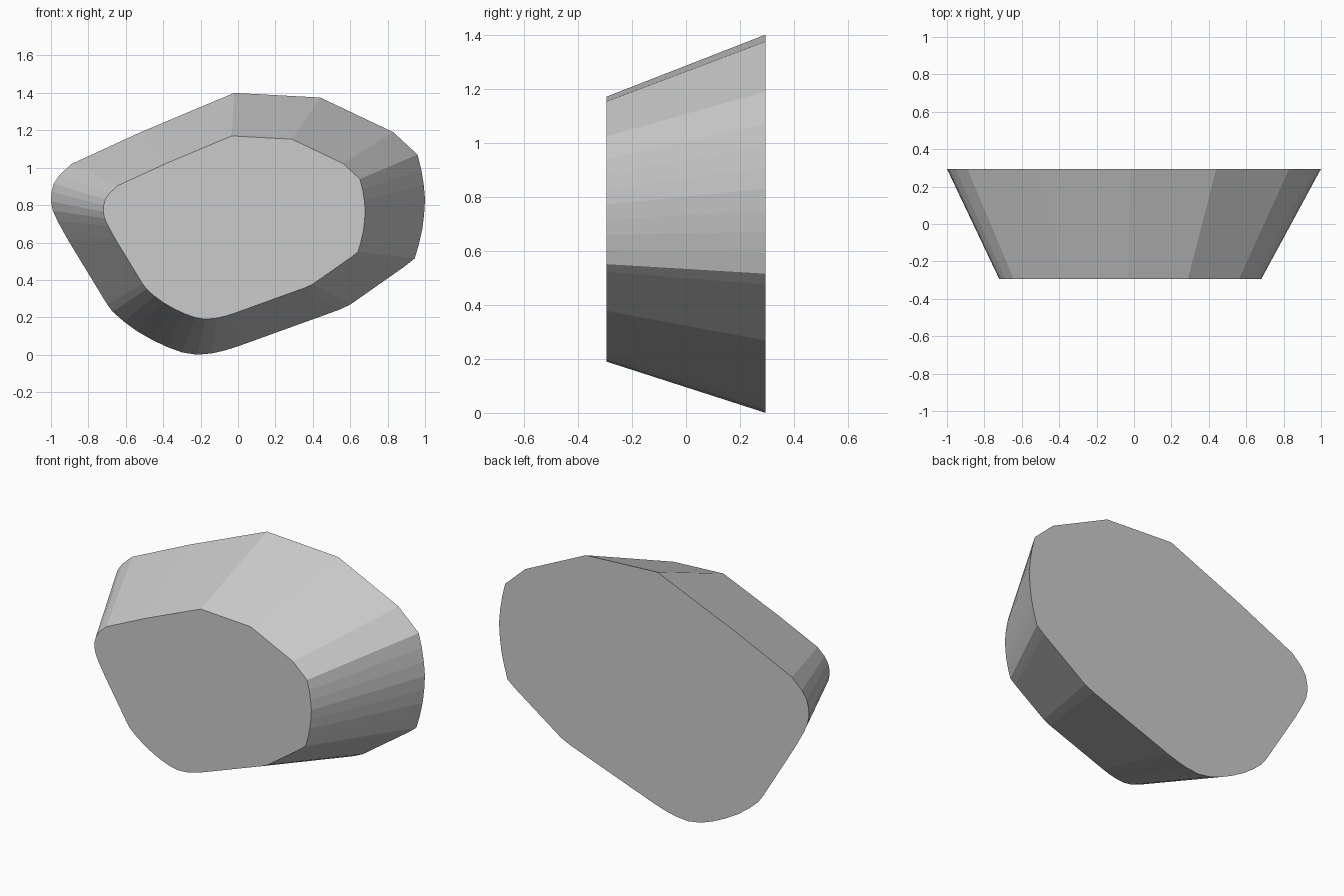
import bpy
import bmesh
from mathutils import Vector

if "Cube" in bpy.data.objects:
    bpy.data.objects.remove(bpy.data.objects["Cube"])

# Rear outline of the stone in (x, z)
OUTLINE = [
    (-0.02, 1.40), (0.44, 1.375), (0.83, 1.19), (0.96, 1.07),
    (0.98, 0.99), (0.993, 0.91), (1.0, 0.83), (0.995, 0.75),
    (0.985, 0.67), (0.967, 0.59), (0.945, 0.515), (0.895, 0.475),
    (0.60, 0.268), (0.54, 0.24), (0.0, 0.045), (-0.07, 0.023),
    (-0.14, 0.007), (-0.22, 0.0), (-0.30, 0.013), (-0.38, 0.042),
    (-0.46, 0.08), (-0.54, 0.126), (-0.61, 0.177), (-0.67, 0.23),
    (-0.70, 0.27), (-0.91, 0.615), (-0.965, 0.715), (-0.99, 0.77),
    (-1.0, 0.82), (-0.997, 0.87), (-0.985, 0.915), (-0.955, 0.96),
    (-0.89, 1.02), (-0.52, 1.19),
]
HALF_DEPTH = 0.295
TAPER = 0.70                          # front outline relative to the rear
SHIFT = Vector((-0.02, 0, 0.19))      # offset of the front outline

bm = bmesh.new()

# Rear cap
rear = [bm.verts.new((x, HALF_DEPTH, z)) for x, z in OUTLINE]
bm.faces.new(rear)

# Smaller front cap
front = [bm.verts.new(Vector((x * TAPER, -HALF_DEPTH, z * TAPER)) + SHIFT)
         for x, z in OUTLINE]
bm.faces.new(front)

# Sloping facets around the rim
n = len(OUTLINE)
for i in range(n):
    j = (i + 1) % n
    bm.faces.new((rear[i], rear[j], front[j], front[i]))
bmesh.ops.recalc_face_normals(bm, faces=bm.faces)

mesh = bpy.data.meshes.new("tapered_stone")
bm.to_mesh(mesh)
bm.free()

# Plain grey stone
grey = bpy.data.materials.new("stone grey")
grey.diffuse_color = (0.6, 0.6, 0.6, 1)
grey.use_nodes = True
grey.node_tree.nodes["Principled BSDF"].inputs["Base Color"].default_value = grey.diffuse_color
mesh.materials.append(grey)
stone = bpy.data.objects.new("tapered_stone", mesh)
bpy.context.collection.objects.link(stone)
